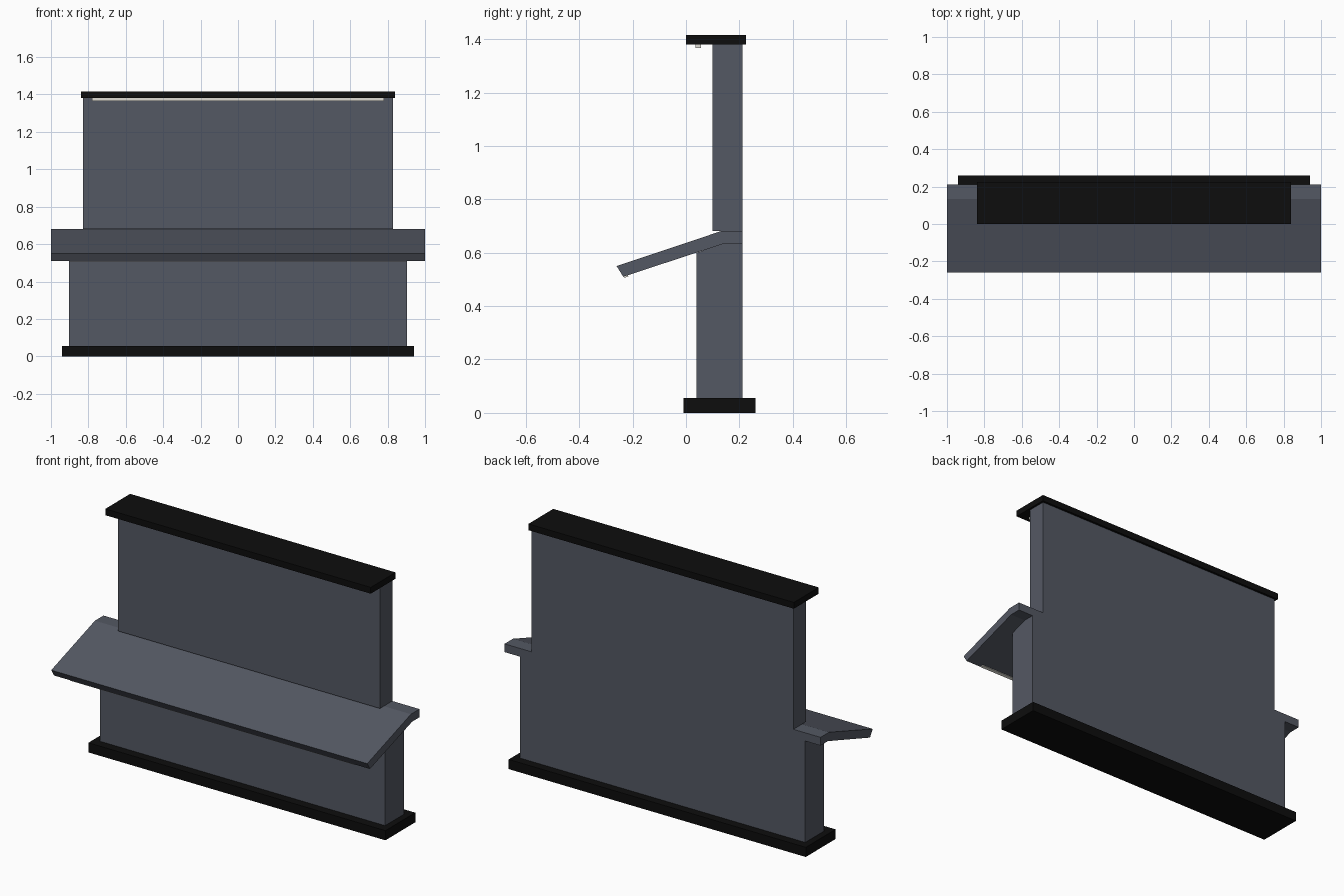
import bpy

cube = bpy.data.objects.get("Cube")
if cube:
    bpy.data.objects.remove(cube, do_unlink=True)


def material(name, rgb):
    m = bpy.data.materials.new(name)
    m.use_nodes = True
    m.diffuse_color = (*rgb, 1)
    bsdf = next(n for n in m.node_tree.nodes if n.type == 'BSDF_PRINCIPLED')
    bsdf.inputs["Base Color"].default_value = (*rgb, 1)
    return m


grey = material("slate grey", (0.088, 0.098, 0.125))
black = material("black", (0.004, 0.004, 0.004))
white = material("warm white", (0.75, 0.74, 0.68))


def extrude(name, profile, half_width, mat):
    """Sweep a side profile of (y, z) points along x, centred."""
    n = len(profile)
    verts = [(x, y, z) for x in (-half_width, half_width) for y, z in profile]
    faces = [tuple(reversed(range(n))), tuple(range(n, 2 * n))]
    faces += [(i, (i + 1) % n, n + (i + 1) % n, n + i) for i in range(n)]
    mesh = bpy.data.meshes.new(name)
    mesh.from_pydata(verts, [], faces)
    mesh.materials.append(mat)
    obj = bpy.data.objects.new(name, mesh)
    bpy.context.collection.objects.link(obj)
    return obj


def slab(name, y0, y1, z0, z1, half_width, mat):
    return extrude(name, [(y0, z0), (y1, z0), (y1, z1), (y0, z1)], half_width, mat)


# Plinth and top cap
slab("base_plinth", -0.01, 0.26, 0, 0.055, 0.94, black)
slab("top_cap", 0, 0.225, 1.38, 1.416, 0.84, black)

# Lower cabinet, its top following the underside of the shelf
extrude("lower_panel", [(0.04, 0.055), (0.212, 0.055), (0.212, 0.635),
                        (0.145, 0.635), (0.04, 0.6)], 0.903, grey)

# Upper back panel
slab("upper_panel", 0.1, 0.212, 0.682, 1.38, 0.828, grey)

# Sloping desk shelf with a flat rear
extrude("sloped_shelf", [(-0.26, 0.55), (-0.235, 0.51), (0.145, 0.635),
                         (0.212, 0.635), (0.212, 0.682), (0.135, 0.682)], 1.0, grey)

# Light strips under the cap and under the shelf lip
slab("upper_light_strip", 0.035, 0.057, 1.366, 1.38, 0.78, white)
extrude("shelf_light_strip", [(-0.232, 0.506), (-0.216, 0.511), (-0.218, 0.517),
                              (-0.234, 0.512)], 0.9, white)
